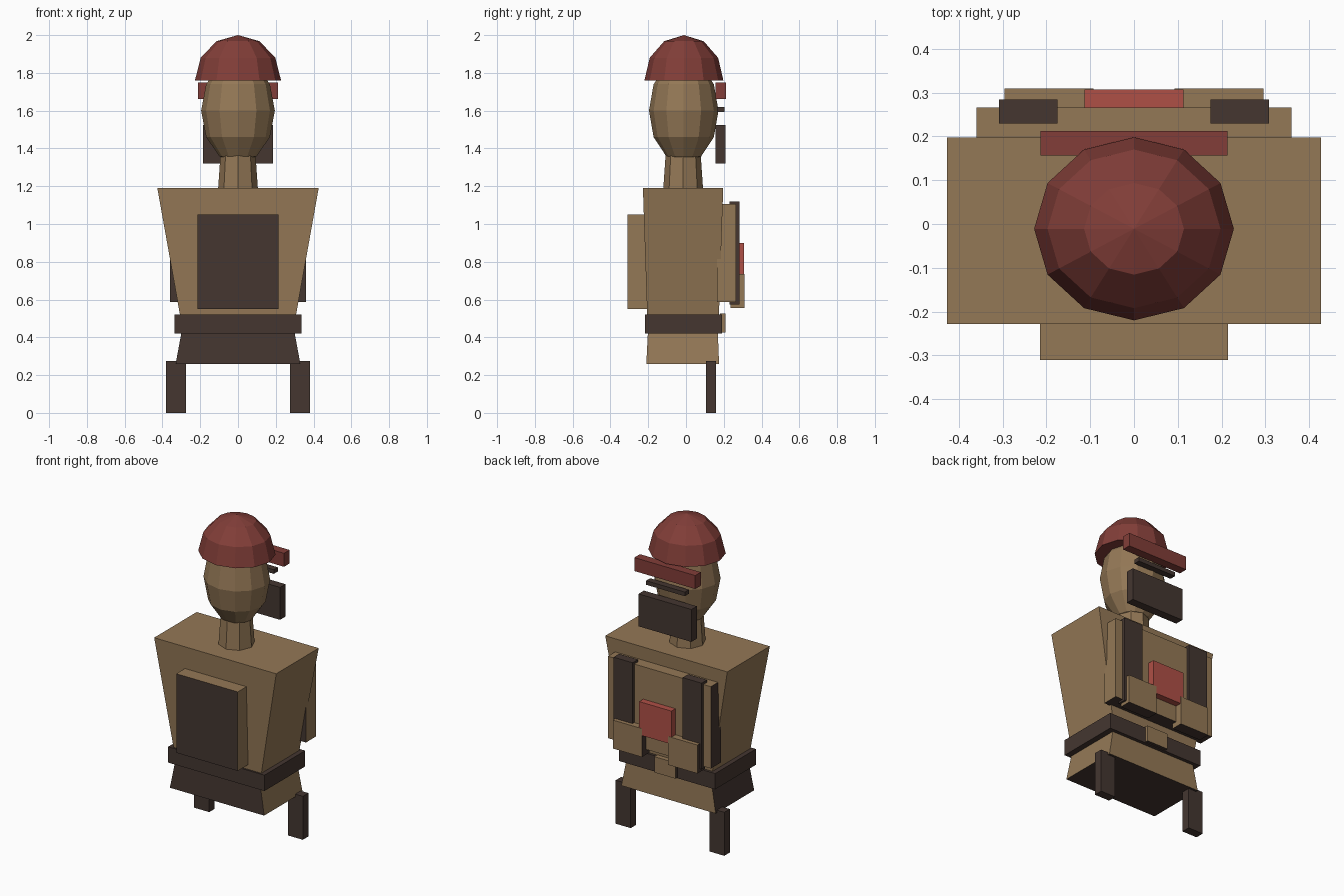
import bpy, bmesh
from mathutils import Matrix, Vector

if "Cube" in bpy.data.objects:
    bpy.data.objects.remove(bpy.data.objects["Cube"])


def material(name, rgb):
    m = bpy.data.materials.new(name)
    m.diffuse_color = (*rgb, 1)
    m.use_nodes = True
    m.node_tree.nodes["Principled BSDF"].inputs["Base Color"].default_value = m.diffuse_color
    return m


TAN = material("tan cloth", (0.296, 0.188, 0.093))
DARK = material("dark brown", (0.058, 0.037, 0.030))
MAROON = material("maroon", (0.223, 0.048, 0.040))
RED = material("bright red", (0.429, 0.080, 0.061))


def finish(name, bm, *mats):
    bmesh.ops.recalc_face_normals(bm, faces=bm.faces)
    if len(mats) > 1:
        # second colour on the front, left and bottom faces
        for f in bm.faces:
            f.normal_update()
            n = f.normal
            axis = max(range(3), key=lambda i: abs(n[i]))
            f.material_index = 1 if n[axis] < 0 else 0
    me = bpy.data.meshes.new(name)
    bm.to_mesh(me)
    bm.free()
    for m in mats:
        me.materials.append(m)
    ob = bpy.data.objects.new(name, me)
    bpy.context.collection.objects.link(ob)
    return ob


def box(name, x, y, z, *mats, top=None):
    """Box from (min, max) ranges; top = optional (x range, y range) of the upper end."""
    bm = bmesh.new()
    bmesh.ops.create_cube(bm, size=1)
    for v in bm.verts:
        up = v.co.z > 0
        xr, yr = top if (top and up) else (x, y)
        v.co = Vector((xr[v.co.x > 0], yr[v.co.y > 0], z[up]))
    return finish(name, bm, *mats)


def pair(name, x, y, z, *mats):
    box("right_" + name, x, y, z, *mats)
    box("left_" + name, (-x[1], -x[0]), y, z, *mats)


def ball(name, center, radii, mat, half=False):
    bm = bmesh.new()
    bmesh.ops.create_uvsphere(bm, u_segments=12, v_segments=6, radius=1)
    if half:
        bmesh.ops.delete(bm, geom=[v for v in bm.verts if v.co.z < -0.01], context='VERTS')
        bmesh.ops.holes_fill(bm, edges=[e for e in bm.edges if e.is_boundary])
    bmesh.ops.transform(bm, matrix=Matrix.Translation(center) @ Matrix.Diagonal((*radii, 1)),
                        verts=bm.verts)
    return finish(name, bm, mat)


# Body
box("torso", (-0.295, 0.295), (-0.203, 0.172), (0.45, 1.19), TAN,
    top=((-0.427, 0.427), (-0.228, 0.197)))
box("hips", (-0.33, 0.33), (-0.21, 0.175), (0.26, 0.46), TAN, DARK,
    top=((-0.293, 0.293), (-0.2, 0.167)))
box("belt", (-0.337, 0.337), (-0.217, 0.19), (0.42, 0.52), DARK)
box("buckle", (-0.075, 0.075), (0.18, 0.21), (0.425, 0.525), TAN, DARK)
pair("leg_plate", (0.275, 0.38), (0.105, 0.16), (0, 0.275), DARK)

# Pack on the front side
box("pack", (-0.215, 0.215), (-0.31, -0.19), (0.55, 1.05), TAN, DARK)

# Vest with straps, pouches and patch
box("vest", (-0.36, 0.36), (0.165, 0.266), (0.587, 1.105), TAN, DARK)
pair("strap", (0.175, 0.308), (0.229, 0.284), (0.575, 1.12), DARK)
pair("pouch", (0.092, 0.296), (0.235, 0.309), (0.555, 0.735), TAN, DARK)
box("patch", (-0.113, 0.113), (0.26, 0.307), (0.69, 0.9), RED)

# Neck
bm = bmesh.new()
bmesh.ops.create_cone(bm, cap_ends=True, segments=8, radius1=0.107, radius2=0.09, depth=0.25,
                      matrix=Matrix.Translation((0, -0.015, 1.285)))
finish("neck", bm, TAN)

# Head and cap
ball("head", (0, -0.012, 1.6), (0.195, 0.184, 0.28), TAN)
ball("cap", (0, -0.011, 1.76), (0.228, 0.209, 0.24), MAROON, half=True)
box("brim", (-0.213, 0.213), (0.156, 0.212), (1.663, 1.748), MAROON)
box("eye_slit", (-0.135, 0.135), (0.165, 0.205), (1.594, 1.62), DARK)
box("face_cover", (-0.185, 0.185), (0.156, 0.21), (1.32, 1.525), DARK)
